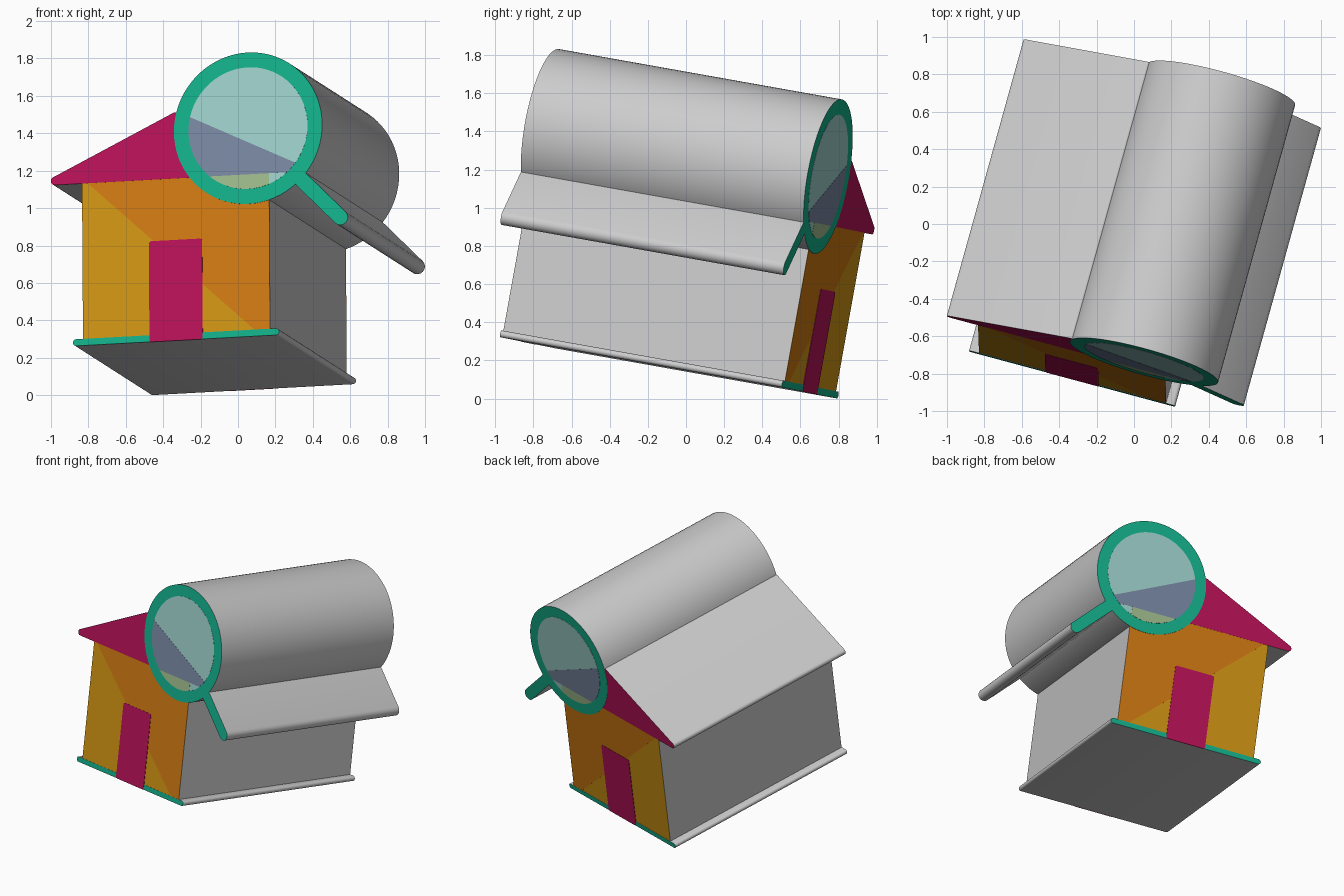
import bpy, bmesh, math
from mathutils import Vector

if "Cube" in bpy.data.objects:
    bpy.data.objects.remove(bpy.data.objects["Cube"])

# Tilted frame: U right, V up on the front face, E runs front to back
E = Vector((0.264, 0.950, -0.169)).normalized()
U = Vector((0.9645, -0.259, 0.0526))
U = (U - E * U.dot(E)).normalized()
V = U.cross(E)
ORIGIN = Vector((0, -0.972, 0))
LENGTH = 1.553
STEP = 0.001  # height of one paint layer


def material(name, hex_colour):
    def lin(c):
        c /= 255
        return c / 12.92 if c <= 0.04045 else ((c + 0.055) / 1.055) ** 2.4
    m = bpy.data.materials.new(name)
    m.diffuse_color = [lin((hex_colour >> s) & 255) for s in (16, 8, 0)] + [1]
    m.use_nodes = True
    m.node_tree.nodes["Principled BSDF"].inputs["Base Color"].default_value = m.diffuse_color
    return m


GREY = material("side grey", 0xCCCCCC)
TEAL = material("teal", 0x13AD88)
MAGENTA = material("magenta", 0xB51156)
ORANGE = material("orange", 0xCC7711)
YELLOW = material("yellow", 0xCC9113)
SKY = material("pale glass", 0x9BCCC7)
SLATE = material("slate glass", 0x76859F)
OLIVE = material("green glass", 0x9CB88A)


def rounded(centres, r, n=10):
    """Counter-clockwise convex outline with round corners of radius r."""
    pts = []
    c = [Vector(p) for p in centres]
    for i, p in enumerate(c):
        d0, d1 = p - c[i - 1], c[(i + 1) % len(c)] - p
        a0, a1 = math.atan2(d0.y, d0.x), math.atan2(d1.y, d1.x)
        turn = (a1 - a0) % math.tau
        for k in range(n + 1):
            a = a0 - math.pi / 2 + turn * k / n
            pts.append((p.x + r * math.cos(a), p.y + r * math.sin(a)))
    return pts


def circle(c, r, n=72):
    return [(c[0] + r * math.cos(math.tau * k / n),
             c[1] + r * math.sin(math.tau * k / n)) for k in range(n)]


def clip(outline, point, normal):
    """Keep the part of a convex outline on the normal side of a line."""
    p0, nrm = Vector(point), Vector(normal)
    out = []
    for i, q in enumerate(outline):
        p, q = Vector(outline[i - 1]), Vector(q)
        dp, dq = (p - p0).dot(nrm), (q - p0).dot(nrm)
        if dp * dq < 0:
            out.append(tuple(p.lerp(q, dp / (dp - dq))))
        if dq >= 0:
            out.append(tuple(q))
    return out


def build(name, outline, spans, cap, side):
    """Extrude the outline along E over each (start, end) span."""
    bm = bmesh.new()
    for t0, t1 in spans:
        rings = [[bm.verts.new(ORIGIN + U * a + V * b + E * t) for a, b in outline]
                 for t in (t0, t1)]
        bm.faces.new(rings[0])
        bm.faces.new(rings[1][::-1])
        for i in range(len(outline)):
            f = bm.faces.new((rings[0][i - 1], rings[1][i - 1], rings[1][i], rings[0][i]))
            f.material_index = 1
    bmesh.ops.recalc_face_normals(bm, faces=bm.faces)
    me = bpy.data.meshes.new(name)
    bm.to_mesh(me)
    bm.free()
    me.materials.append(cap)
    me.materials.append(side)
    ob = bpy.data.objects.new(name, me)
    bpy.context.collection.objects.link(ob)
    bpy.ops.object.select_all(action='DESELECT')
    ob.select_set(True)
    bpy.context.view_layer.objects.active = ob
    bpy.ops.object.shade_smooth_by_angle(angle=math.radians(35))


def body(name, outline, cap, layer):
    h = layer * STEP
    build(name, outline, [(-h, LENGTH + h)], cap, GREY)


def paint(name, outline, colour, layer):
    h = layer * STEP
    build(name, outline, [(-h, 0.001), (LENGTH - 0.001, LENGTH + h)], colour, colour)


MID = -0.3405          # house centre line
EAVES = 1.195
WALL_L, WALL_R = -0.857, 0.18
LENS = (0.066, 1.446)

# House walls, with the shaded diagonal half
wall = [(WALL_L, 0.33), (WALL_R, 0.33), (WALL_R, 1.21), (WALL_L, 1.21)]
body("house_walls", wall, YELLOW, 0)
paint("wall_shade", clip(wall, (-0.822, 1.192), (0.918, 1)), ORANGE, 1)

# Base bar and roof
body("base_bar", rounded([(-0.894, 0.333), (0.213, 0.333)], 0.018), TEAL, 2)
body("roof", rounded([(MID - 0.667, 1.217), (MID + 0.667, 1.217), (MID, 1.531)], 0.022),
     MAGENTA, 2)

# Door
paint("door", rounded([(-0.474, 0.328), (-0.207, 0.328), (-0.207, 0.847), (-0.474, 0.847)],
                      0.014), MAGENTA, 3)

# Magnifier handle and ring
body("magnifier_handle", rounded([(0.328, 1.184), (0.575, 0.934)], 0.041), TEAL, 4)
body("magnifier_ring", circle(LENS, 0.411), TEAL, 4)

# Glass, with the roof and wall showing through it
glass = circle(LENS, 0.33)
paint("glass", glass, SKY, 5)
paint("glass_roof", clip(clip(glass, (-0.27, 1.53), (-0.478, -1)), (0, EAVES), (0, 1)),
      SLATE, 6)
paint("glass_wall", clip(clip(glass, (0, EAVES), (0, -1)), (WALL_R, 0), (-1, 0)), OLIVE, 6)
